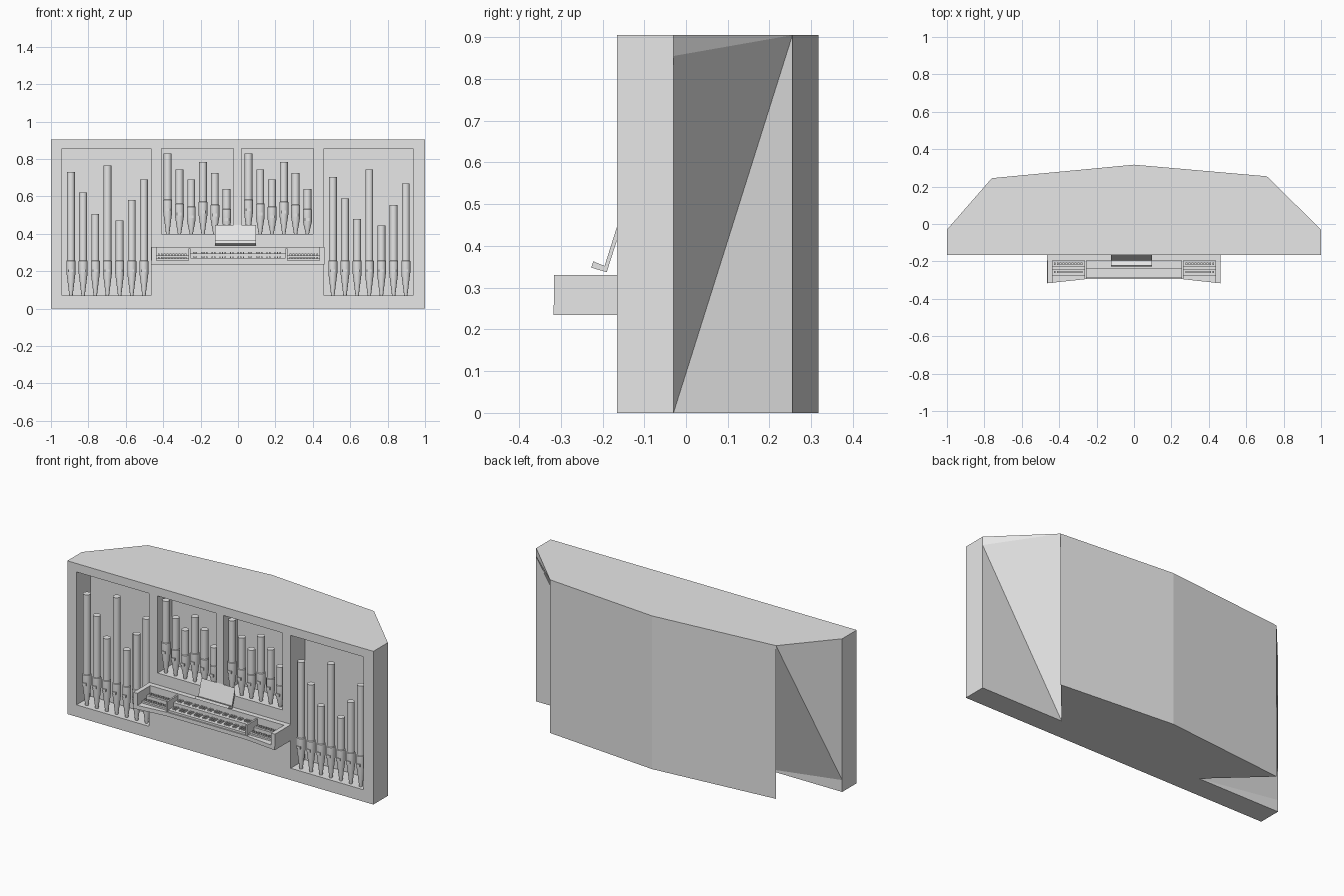
import bpy, bmesh, math
from mathutils import Matrix, Vector

cube = bpy.data.objects.get("Cube")
if cube:
    bpy.data.objects.remove(cube, do_unlink=True)

grey = bpy.data.materials.new("plain_grey")
grey.use_nodes = True
grey.diffuse_color = (0.8, 0.8, 0.8, 1)
grey.node_tree.nodes["Principled BSDF"].inputs["Base Color"].default_value = (0.8, 0.8, 0.8, 1)

FRONT, BACK, TOP = -0.165, -0.032, 0.905


def finish(bm, name, smooth=False):
    bmesh.ops.recalc_face_normals(bm, faces=bm.faces)
    mesh = bpy.data.meshes.new(name)
    bm.to_mesh(mesh)
    bm.free()
    mesh.materials.append(grey)
    obj = bpy.data.objects.new(name, mesh)
    bpy.context.collection.objects.link(obj)
    if smooth:
        bpy.ops.object.select_all(action='DESELECT')
        obj.select_set(True)
        bpy.context.view_layer.objects.active = obj
        bpy.ops.object.shade_smooth_by_angle(angle=math.radians(35))
    return obj


def add_box(bm, x0, x1, y0, y1, z0, z1):
    size = Matrix.Diagonal((x1 - x0, y1 - y0, z1 - z0, 1))
    centre = Matrix.Translation(((x0 + x1) / 2, (y0 + y1) / 2, (z0 + z1) / 2))
    bmesh.ops.create_cube(bm, size=1, matrix=centre @ size)


def add_prism(bm, points, shift):
    face = bm.faces.new([bm.verts.new(p) for p in points])
    out = bmesh.ops.extrude_face_region(bm, geom=[face])
    verts = [v for v in out["geom"] if isinstance(v, bmesh.types.BMVert)]
    bmesh.ops.translate(bm, verts=verts, vec=Vector(shift))


# Case: full top, floor notched in behind each side, folded side faces between
def build_case():
    bm = bmesh.new()
    v = lambda x, y, z: bm.verts.new((x, y, z))
    mid_top, mid_low = v(0, 0.317, TOP), v(0, 0.317, 0)
    side = {}
    for s, bx, by, fold in ((1, 0.71, 0.255, 0.855), (-1, -0.76, 0.245, 0.07)):
        side[s] = dict(
            ft=v(s, FRONT, TOP), fl=v(s, FRONT, 0),
            at=v(s, -0.03, TOP), al=v(s, -0.03, 0), fold=v(s, -0.03, fold),
            bt=v(bx, by, TOP), bl=v(bx, by, 0), notch=v(s * 0.465, -0.03, 0))
    r, l = side[1], side[-1]
    f = bm.faces.new
    f((l["ft"], r["ft"], r["at"], r["bt"], mid_top, l["bt"], l["at"]))
    f((l["fl"], r["fl"], r["al"], r["notch"], r["bl"], mid_low,
       l["bl"], l["notch"], l["al"]))
    f((l["fl"], r["fl"], r["ft"], l["ft"]))
    for p in (r, l):
        f((p["fl"], p["al"], p["fold"], p["at"], p["ft"]))
        f((p["al"], p["notch"], p["fold"]))
        f((p["fold"], p["notch"], p["bt"]))
        f((p["at"], p["fold"], p["bt"]))
        f((p["notch"], p["bl"], p["bt"]))
        f((p["bl"], mid_low, mid_top, p["bt"]))
    return finish(bm, "organ_case")


case = build_case()

# Four pipe chambers cut into the front: x range and floor height
chambers = ((-0.94, -0.465, 0.07), (-0.41, -0.025, 0.4),
            (0.02, 0.405, 0.4), (0.46, 0.935, 0.07))
bm = bmesh.new()
for x0, x1, z0 in chambers:
    add_box(bm, x0, x1, FRONT - 0.1, BACK, z0, 0.855)
cutter = finish(bm, "chamber_cutter")
cutter.hide_render = True
cut = case.modifiers.new("chambers", 'BOOLEAN')
cut.operation, cut.solver, cut.object = 'DIFFERENCE', 'EXACT', cutter
bpy.ops.object.select_all(action='DESELECT')
case.select_set(True)
bpy.context.view_layer.objects.active = case
bpy.ops.object.modifier_apply(modifier="chambers")
bpy.data.objects.remove(cutter, do_unlink=True)


# Pipe: lathed foot, collar and body, with a small mouth plate
def add_pipe(bm, x, floor, foot, top, sides=14):
    y = -0.135
    profile = ((0.009, floor), (0.024, foot), (0.024, foot + 0.065),
               (0.021, foot + 0.068), (0.021, top))
    rings = [[bm.verts.new((x + r * math.cos(2 * math.pi * i / sides),
                            y + r * math.sin(2 * math.pi * i / sides), z))
              for i in range(sides)] for r, z in profile]
    for a, b in zip(rings, rings[1:]):
        for i in range(sides):
            j = (i + 1) % sides
            bm.faces.new((a[i], a[j], b[j], b[i]))
    bm.faces.new(rings[0])
    bm.faces.new(rings[-1])
    add_box(bm, x - 0.012, x + 0.012, y - 0.027, y, foot + 0.005, foot + 0.02)


small = (0.83, 0.745, 0.69, 0.785, 0.725, 0.64)
ranks = (("left_end_pipes", 0.507, 0.065, 0.07, (0.705, 0.59, 0.48, 0.745, 0.445, 0.555, 0.67)),
         ("right_end_pipes", -0.893, 0.065, 0.07, (0.73, 0.62, 0.505, 0.765, 0.47, 0.58, 0.69)),
         ("right_middle_pipes", -0.376, 0.063, 0.4, small),
         ("left_middle_pipes", 0.056, 0.063, 0.4, small))
for name, start, step, floor, tops in ranks:
    bm = bmesh.new()
    for i, top in enumerate(tops):
        foot = floor + (0.12 if floor < 0.3 else 0.27 * (top - floor))
        add_pipe(bm, start + i * step, floor, foot, top)
    finish(bm, name, smooth=True)

# Console: tray floor with flared ends, end walls, back rail and dividers
bm = bmesh.new()
plan = [(-0.465, FRONT), (-0.465, -0.317), (-0.26, -0.295),
        (0.26, -0.295), (0.462, -0.317), (0.462, FRONT)]
add_prism(bm, [(x, y, 0.235) for x, y in plan], (0, 0, 0.023))
add_box(bm, -0.465, 0.462, -0.195, FRONT, 0.25, 0.33)
for s in (-1, 1):
    add_box(bm, *sorted((s * 0.437, s * 0.463)), -0.316, FRONT, 0.25, 0.33)
    add_box(bm, *sorted((s * 0.255, s * 0.265)), -0.294, FRONT, 0.25, 0.322)
finish(bm, "console")

# Stepped keyboards with raised keys
bm = bmesh.new()
for y0, y1, z in ((-0.238, -0.195, 0.295), (-0.288, -0.238, 0.27)):
    add_box(bm, -0.255, 0.255, y0, y1, 0.25, z)
    for i in range(35):
        if i % 7 not in (2, 6):
            x = -0.24 + i * 0.014
            add_box(bm, x, x + 0.007, y0 + 0.018, y1 - 0.002, z, z + 0.008)
finish(bm, "keyboards")

# Stop tabs in two rows at each end
bm = bmesh.new()
for s in (-1, 1):
    for y, z in ((-0.21, 0.285), (-0.255, 0.268)):
        add_box(bm, *sorted((s * 0.265, s * 0.437)), y - 0.02, y + 0.015, 0.25, z)
        for i in range(10):
            x = s * (0.28 + i * 0.016)
            add_box(bm, x - 0.005, x + 0.005, y - 0.008, y + 0.004, z, z + 0.009)
finish(bm, "stop_tabs")

# Music stand: leaning plate with a lip
bm = bmesh.new()
stand = [(FRONT, 0.447), (-0.195, 0.352), (-0.222, 0.363),
         (-0.227, 0.348), (-0.19, 0.337), (FRONT, 0.415)]
add_prism(bm, [(-0.123, y, z) for y, z in stand], (0.22, 0, 0))
finish(bm, "music_stand")
